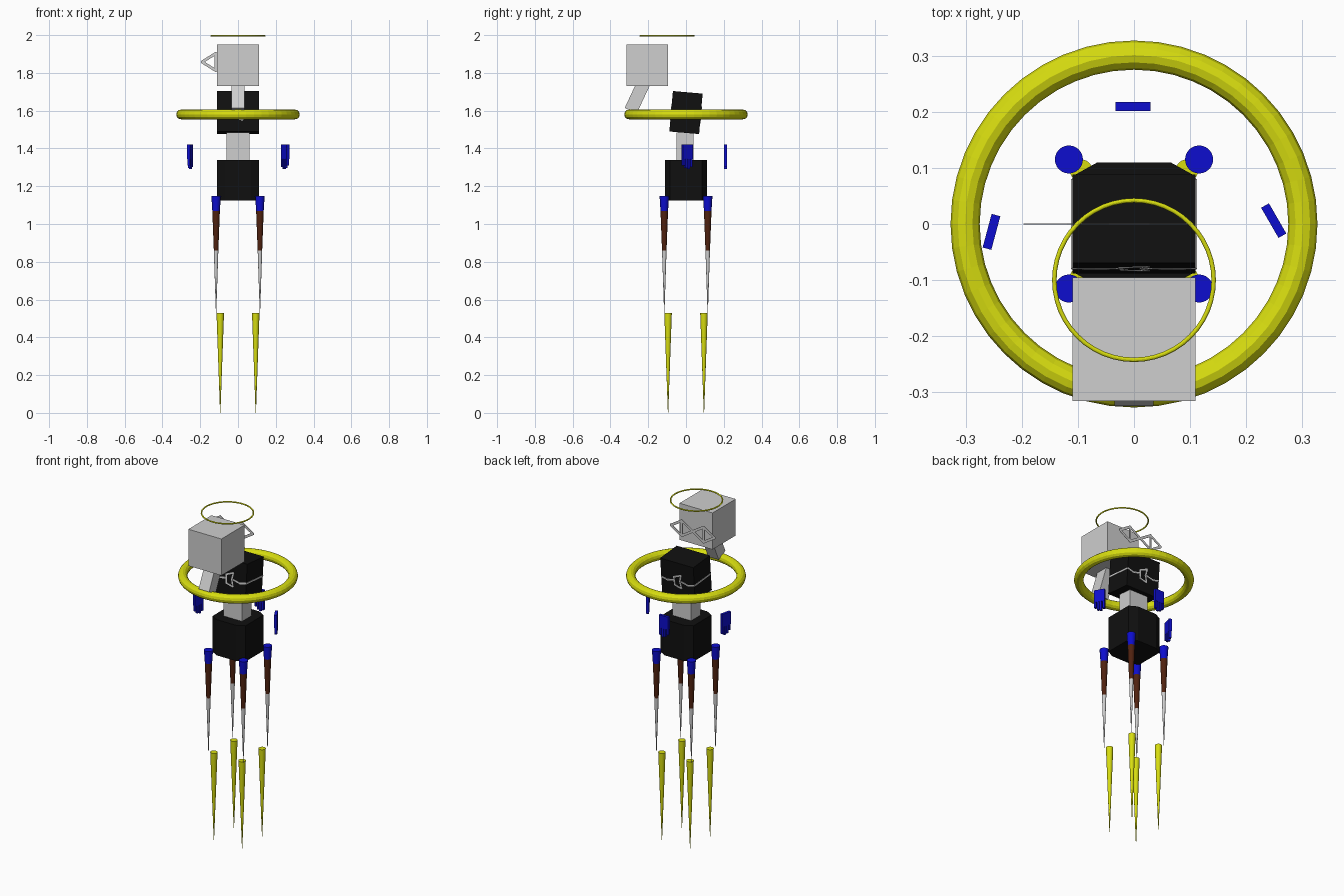
import bpy, bmesh, math
from mathutils import Vector, Matrix

cube = bpy.data.objects.get("Cube")
if cube:
    bpy.data.objects.remove(cube, do_unlink=True)


def material(name, rgb):
    m = bpy.data.materials.new(name)
    m.use_nodes = True
    m.diffuse_color = (*rgb, 1)
    m.node_tree.nodes["Principled BSDF"].inputs["Base Color"].default_value = (*rgb, 1)
    return m


GREY = material("light_grey", (0.62, 0.62, 0.62))
BLACK = material("black", (0.005, 0.005, 0.005))
YELLOW = material("yellow", (0.68, 0.72, 0.005))
BLUE = material("blue", (0.004, 0.004, 0.62))
BROWN = material("brown", (0.08, 0.016, 0.005))


def finish(name, bm, mat):
    bmesh.ops.recalc_face_normals(bm, faces=bm.faces)
    mesh = bpy.data.meshes.new(name)
    bm.to_mesh(mesh)
    bm.free()
    mesh.materials.append(mat)
    ob = bpy.data.objects.new(name, mesh)
    bpy.context.collection.objects.link(ob)
    return ob


def add_box(bm, center, size, frame=Matrix()):
    m = frame @ Matrix.Translation(center) @ Matrix.Diagonal((*size, 1))
    bmesh.ops.create_cube(bm, size=1, matrix=m)


def box(name, center, size, mat, tilt=0):
    bm = bmesh.new()
    add_box(bm, (0, 0, 0), size, Matrix.Translation(center) @ Matrix.Rotation(tilt, 4, 'X'))
    return finish(name, bm, mat)


def cone(name, x, y, z0, z1, r0, r1, mat):
    bm = bmesh.new()
    bmesh.ops.create_cone(bm, cap_ends=True, segments=24, radius1=r0, radius2=r1,
                          depth=z1 - z0, matrix=Matrix.Translation((x, y, (z0 + z1) / 2)))
    ob = finish(name, bm, mat)
    bpy.ops.object.select_all(action='DESELECT')
    ob.select_set(True)
    bpy.context.view_layer.objects.active = ob
    bpy.ops.object.shade_smooth_by_angle()


def torus(name, center, major, minor, mat):
    bpy.ops.mesh.primitive_torus_add(location=center, major_radius=major, minor_radius=minor,
                                     major_segments=48, minor_segments=12)
    ob = bpy.context.object
    ob.name = name
    ob.data.materials.append(mat)


def add_bars(bm, points, width, depth, frame):
    """Flat strips joining the points, laid in the frame's xz plane."""
    for a, b in zip(points, points[1:]):
        a, b = Vector((a[0], 0, a[1])), Vector((b[0], 0, b[1]))
        d = b - a
        turn = Matrix.Rotation(-math.atan2(d.z, d.x), 4, 'Y')
        add_box(bm, (0, 0, 0), (d.length + width * 0.5, depth, width),
                frame @ Matrix.Translation((a + b) / 2) @ turn)


# Head, neck and floating halo
box("head", (0, -0.205, 1.84), (0.22, 0.22, 0.22), GREY)
box("neck", (0, -0.259, 1.672), (0.07, 0.07, 0.16), GREY, math.radians(-25))
torus("halo", (0, -0.10, 1.996), 0.142, 0.004, YELLOW)

# Paired diamond frames behind the head
bm = bmesh.new()
for cx in (-0.118, 0.028):
    frame = Matrix.Translation((cx, 0, 1.858))
    add_bars(bm, [(-0.072, 0), (0, 0.045), (0.072, 0), (0, -0.045), (-0.072, 0)], 0.015, 0.002, frame)
    add_bars(bm, [(0, -0.045), (0, 0.045)], 0.013, 0.002, frame)
finish("diamond_frames", bm, GREY)

# Torso
CHEST = (0.22, 0.158, 0.215)
LEAN = math.radians(-5)
box("chest", (0, 0, 1.59), CHEST, BLACK, LEAN)
box("waist", (0, -0.005, 1.41), (0.124, 0.09, 0.15), GREY)

bm = bmesh.new()
corners = [(0.11, -0.085), (0.11, 0.085), (0.065, 0.11), (-0.065, 0.11),
           (-0.11, 0.085), (-0.11, -0.085), (-0.065, -0.11), (0.065, -0.11)]
base = bm.faces.new([bm.verts.new((x, y, 1.125)) for x, y in corners])
top = bmesh.ops.extrude_face_region(bm, geom=[base])["geom"]
bmesh.ops.translate(bm, vec=(0, 0, 0.215), verts=[v for v in top if isinstance(v, bmesh.types.BMVert)])
finish("hips", bm, BLACK)

# Thin chest band with an outlined plate on front and back
bm = bmesh.new()
lean = Matrix.Translation((0, 0, 1.585)) @ Matrix.Rotation(LEAN, 4, 'X')
for half_turn in (0, math.pi):
    spin = lean @ Matrix.Rotation(half_turn, 4, 'Z')
    front = spin @ Matrix.Translation((0, -CHEST[1] / 2, 0))
    side = spin @ Matrix.Translation((CHEST[0] / 2, 0, 0)) @ Matrix.Rotation(math.pi / 2, 4, 'Z')
    for s in (-1, 1):
        add_bars(bm, [(s * 0.025, 0), (s * 0.07, -0.01), (s * 0.108, 0)], 0.009, 0.004, front)
    add_bars(bm, [(-0.078, 0), (0.078, 0)], 0.009, 0.004, side)
    add_bars(bm, [(-0.024, 0.02), (0.024, 0.04), (0.015, 0), (0.024, -0.04),
                  (-0.02, -0.03), (-0.024, 0.02)], 0.009, 0.004, front)
finish("chest_band", bm, GREY)

# Large ring around the chest
torus("body_ring", (0, 0, 1.58), 0.301, 0.026, YELLOW)

# Legs with detached spikes below
for sy, end in ((-1, "front"), (1, "back")):
    for sx, hand in ((-1, "right"), (1, "left")):
        tag = end + "_" + hand
        x, y = 0.116 * sx, 0.115 * sy
        cone("hip_cap_" + tag, x, y, 1.07, 1.147, 0.02, 0.025, BLUE)
        cone("thigh_" + tag, x, y, 0.86, 1.07, 0.012, 0.02, BROWN)
        cone("shin_" + tag, x, y, 0.53, 0.86, 0.001, 0.012, GREY)
        cone("spike_" + tag, 0.094 * sx, 0.095 * sy, 0, 0.53, 0.001, 0.02, YELLOW)


# Floating hands: palm with hanging fingers
def floating_hand(name, x, y, angle):
    bm = bmesh.new()
    frame = Matrix.Translation((x, y, 0)) @ Matrix.Rotation(math.radians(angle), 4, 'Z')
    add_box(bm, (0, 0, 1.382), (0.062, 0.016, 0.076), frame)
    for i, length in enumerate((0.035, 0.05, 0.055, 0.045)):
        add_box(bm, (-0.024 + 0.016 * i, 0, 1.346 - length / 2), (0.012, 0.014, length), frame)
    finish(name, bm, BLUE)


floating_hand("right_hand", -0.254, -0.014, 75)
floating_hand("left_hand", 0.249, 0.006, 120)
floating_hand("back_hand", -0.002, 0.209, 0)
